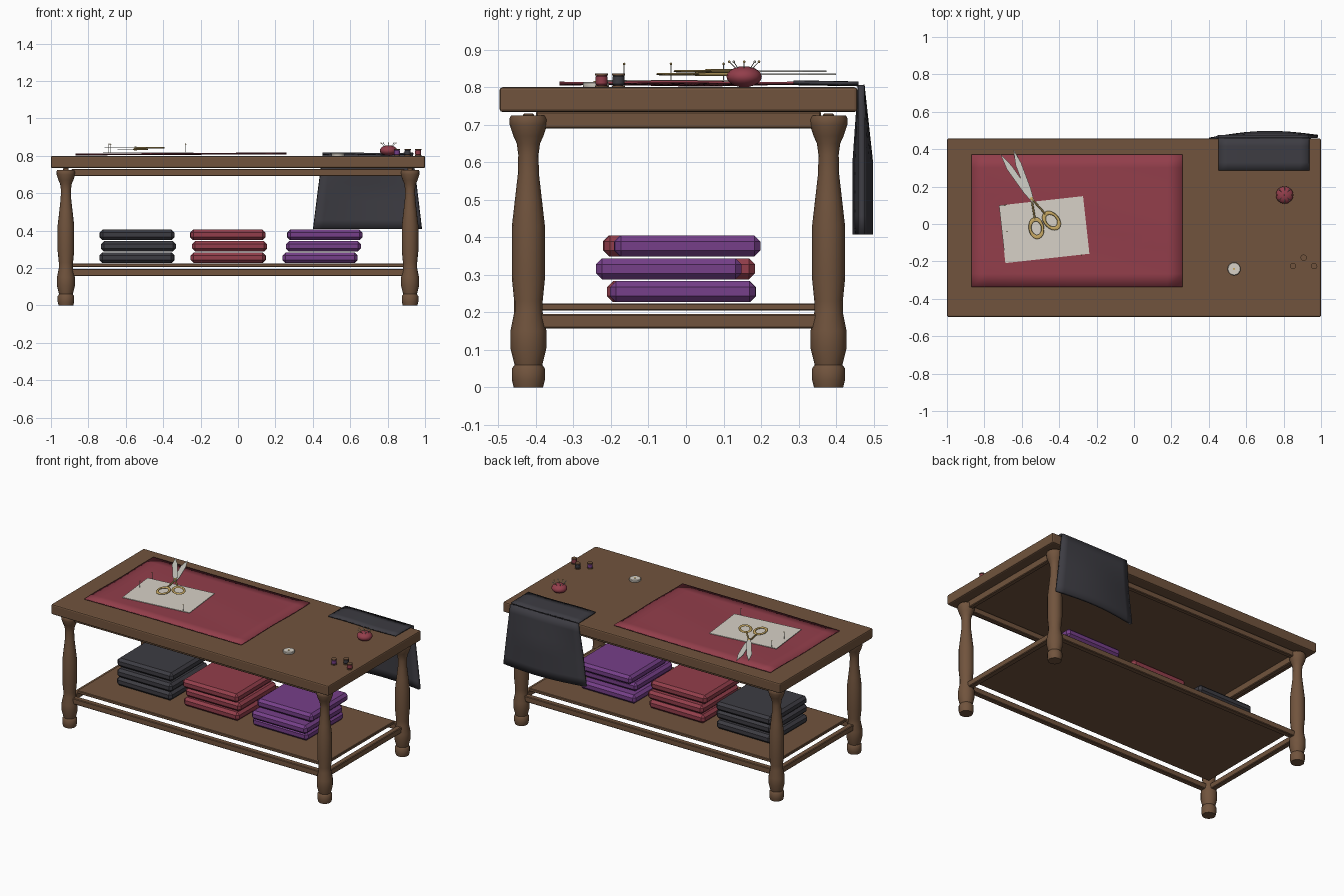
import bpy, bmesh, math
from mathutils import Vector, Matrix

cube = bpy.data.objects.get("Cube")
if cube:
    bpy.data.objects.remove(cube, do_unlink=True)


def material(name, r, g, b):
    m = bpy.data.materials.new(name)
    m.use_nodes = True
    m.diffuse_color = (r, g, b, 1)
    m.node_tree.nodes["Principled BSDF"].inputs["Base Color"].default_value = (r, g, b, 1)
    return m


wood = material("brown wood", .165, .088, .047)
red = material("red cloth", .29, .048, .07)
purple = material("purple cloth", .18, .05, .25)
slate = material("slate cloth", .046, .045, .055)
paper = material("cream paper", .68, .64, .57)
steel = material("pale steel", .64, .64, .58)
gold = material("gold", .58, .4, .13)


def finish(name, bm, mat, smooth=False, bevel=0, segments=1):
    bmesh.ops.recalc_face_normals(bm, faces=bm.faces)
    me = bpy.data.meshes.new(name)
    bm.to_mesh(me)
    bm.free()
    ob = bpy.data.objects.new(name, me)
    bpy.context.collection.objects.link(ob)
    me.materials.append(mat)
    if bevel:
        mod = ob.modifiers.new("Soft edges", "BEVEL")
        mod.width, mod.segments = bevel, segments
    if smooth:
        bpy.ops.object.select_all(action="DESELECT")
        ob.select_set(True)
        bpy.context.view_layer.objects.active = ob
        bpy.ops.object.shade_smooth_by_angle(angle=math.radians(35))
    return ob


def box(name, x, y, z, mat, bevel=0, segments=1, turn=0):
    """Box from (min, max) ranges, turned about its own vertical axis."""
    bm = bmesh.new()
    size = [b - a for a, b in (x, y, z)]
    mid = [(a + b) / 2 for a, b in (x, y, z)]
    bmesh.ops.create_cube(bm, size=1, matrix=Matrix.Diagonal((*size, 1)))
    ob = finish(name, bm, mat, False, bevel, segments)
    ob.location = mid
    ob.rotation_euler.z = turn
    return ob


def lathe(name, profile, at, mat, sides=16):
    """Turn a (radius, height) profile around a vertical axis."""
    bm = bmesh.new()
    rings = [[bm.verts.new((r * math.cos(a), r * math.sin(a), z))
              for a in (math.tau * i / sides for i in range(sides))] for r, z in profile]
    for low, high in zip(rings, rings[1:]):
        for i in range(sides):
            j = (i + 1) % sides
            bm.faces.new((low[i], low[j], high[j], high[i]))
    bm.faces.new(rings[0])
    bm.faces.new(rings[-1])
    ob = finish(name, bm, mat, True)
    ob.location = at
    return ob


def sheet(name, point, cols, rows, thickness, mat):
    """Thin cloth whose middle surface is point(u, v)."""
    bm = bmesh.new()
    grid = [[bm.verts.new(point(i / cols, j / rows)) for i in range(cols + 1)]
            for j in range(rows + 1)]
    for a, b in zip(grid, grid[1:]):
        for i in range(cols):
            bm.faces.new((a[i], a[i + 1], b[i + 1], b[i]))
    ob = finish(name, bm, mat, True)
    solid = ob.modifiers.new("Thickness", "SOLIDIFY")
    solid.thickness, solid.offset = thickness, 0


def rod(name, a, b, radius, mat, sides=6):
    a, b = Vector(a), Vector(b)
    bm = bmesh.new()
    turn = (b - a).to_track_quat("Z", "Y").to_matrix().to_4x4()
    bmesh.ops.create_cone(bm, cap_ends=True, segments=sides, radius1=radius, radius2=radius,
                          depth=(b - a).length, matrix=Matrix.Translation((a + b) / 2) @ turn)
    return finish(name, bm, mat)


def ball(name, at, scale, mat, u=16, v=10):
    bm = bmesh.new()
    bmesh.ops.create_uvsphere(bm, u_segments=u, v_segments=v, radius=1,
                              matrix=Matrix.Translation(at) @ Matrix.Diagonal((*scale, 1)))
    return finish(name, bm, mat, True)


def pin(name, base, tip, head):
    rod(name + "_shaft", base, tip, .0013, steel, 5)
    ball(name + "_head", tip, (.0035,) * 3, head, 8, 6)


# Table top, turned legs, aprons, rails and shelf
box("table_top", (-1, 1), (-.497, .457), (.734, .8), wood, .008, 2)
leg_profile = [(.039, 0), (.044, .02), (.044, .05), (.037, .06), (.048, .105), (.048, .15),
               (.038, .2), (.038, .23), (.044, .29), (.044, .43), (.036, .5), (.028, .57),
               (.027, .62), (.031, .65), (.04, .67), (.05, .7), (.051, .715), (.046, .725)]
for side, x in (("right", -.92), ("left", .92)):
    for end, y in (("front", -.42), ("back", .38)):
        lathe(f"{end}_{side}_leg", leg_profile, (x, y, 0), wood)
    box(f"{side}_apron", (x - .015, x + .015), (-.4, .36), (.69, .736), wood, .004)
    box(f"{side}_rail", (x - .018, x + .018), (-.395, .355), (.157, .195), wood, .004)
for end, y in (("front", -.42), ("back", .38)):
    box(f"{end}_apron", (-.89, .89), (y - .015, y + .015), (.692, .73), wood, .004)
    box(f"{end}_rail", (-.895, .895), (y - .018, y + .018), (.157, .195), wood, .004)
box("lower_shelf", (-.89, .89), (-.385, .345), (.205, .224), wood, .003)

# Folded fabric stacks: chamfered layers, each shifted a little
for colour, mat, centres in (
        ("dark", slate, ((-.54, -.01), (-.532, -.02), (-.54, -.005))),
        ("red", red, ((-.052, -.016), (-.045, -.01), (-.055, -.026))),
        ("purple", purple, ((.439, -.008), (.457, -.046), (.464, .003)))):
    for n, (x, y) in enumerate(centres):
        z = .227 + .061 * n
        box(f"{colour}_fabric_{n + 1}", (x - .2, x + .2), (y - .194, y + .194),
            (z, z + .056), mat, .016, 1, .006 * (n - 1))

# Gently rippled red cloth and paper pattern
sheet("red_work_cloth", lambda u, v: (-.87 + 1.13 * u, -.337 + .709 * v,
                                      .807 + .006 * u + .002 * math.sin(9 * v + 4 * u)),
      14, 10, .006, red)
box("paper_pattern", (-.706, -.254), (-.185, .125), (.8155, .819), paper, 0, 1, .11)
for n, (x, y) in enumerate(((-.69, .1), (-.28, -.165), (-.68, -.04))):
    pin(f"paper_pin_{n + 1}", (x, y, .817), (x, y, .862), gold)


# Scissors: tapered blades, shanks and finger loops
def blade(name, pivot, tip, z):
    p, t = Vector(pivot), Vector(tip)
    d = (t - p).normalized()
    s = Vector((-d.y, d.x))
    length = (t - p).length
    outline = [p - d * .02 + s * .008, p + d * .05 + s * .016, p + d * length * .7 + s * .018,
               t, p + d * length * .7 - s * .014, p + d * .05 - s * .015, p - d * .02 - s * .008]
    bm = bmesh.new()
    face = bm.faces.new([bm.verts.new((v.x, v.y, z)) for v in outline])
    new = bmesh.ops.extrude_face_region(bm, geom=[face])["geom"]
    bmesh.ops.translate(bm, vec=(0, 0, .004),
                        verts=[g for g in new if isinstance(g, bmesh.types.BMVert)])
    finish(name, bm, steel)


pivot = (-.548, .135)
for name, tip, loop, z in (("lower", (-.645, .4), (-.522, -.022), .833),
                           ("upper", (-.715, .375), (-.441, .018), .841)):
    blade(f"{name}_scissor_blade", pivot, tip, z)
    centre = Vector((*loop, z + .002))
    start = Vector((*pivot, z + .002))
    out = (centre - start).normalized()
    rod(f"{name}_scissor_shank", start, centre - out * .047, .005, gold, 8)
    bpy.ops.mesh.primitive_torus_add(major_segments=24, minor_segments=8, major_radius=.042,
                                     minor_radius=.01, location=centre,
                                     rotation=(0, 0, math.atan2(out.y, out.x)))
    ring = bpy.context.object
    ring.name = f"{name}_scissor_loop"
    ring.scale = (1.13, .8, .35)
    ring.data.materials.append(gold)
    bpy.ops.object.shade_smooth_by_angle()
lathe("scissor_rivet", [(.009, 0), (.009, .018), (.005, .02)], (*pivot, .829), gold, 12)

# Cloth draped over the back edge: top flap and a bowed hanging panel
sheet("draped_cloth_top", lambda u, v: (.453 + .484 * u, .286 + .174 * v,
                                        .812 - .003 * v + .002 * math.sin(7 * u)),
      10, 4, .009, slate)


def hanging(u, v):
    left, right = .452 - .05 * v, .935 + .048 * v
    bow = min(1, v * 2) * (.028 * math.sin(math.pi * u) - .014 + .015 * u)
    return left + (right - left) * u, .467 + bow, .806 - .398 * v


sheet("draped_cloth_hanging", hanging, 12, 8, .018, slate)

# Pincushion with a fan of pins
ball("pincushion", (.805, .155, .828), (.047, .047, .028), red)
for n in range(9):
    a = math.tau * n / 8
    r = .022 if n < 8 else 0
    c, s = r * math.cos(a), r * math.sin(a)
    pin(f"cushion_pin_{n + 1}", (.805 + c * .8, .155 + s * .8, .845),
        (.805 + c * 1.8, .155 + s * 1.8, .868), (gold, steel)[n % 2])

# Thread spools with wooden ends
for colour, x, y, mat in (("purple", .85, -.225, purple), ("dark", .907, -.18, slate),
                          ("red", .963, -.225, red)):
    lathe(f"{colour}_thread", [(.013, .004), (.016, .008), (.016, .028), (.013, .032)],
          (x, y, .8), mat, 12)
    for part, z in (("bottom", .8), ("top", .831)):
        lathe(f"{colour}_spool_{part}", [(.017, 0), (.017, .005)], (x, y, z), wood, 12)

# Coiled tape with a small centre
lathe("tape_roll", [(.034, 0), (.035, .003), (.035, .011), (.032, .014), (.012, .014)],
      (.535, -.24, .8), paper, 20)
lathe("tape_centre", [(.006, 0), (.006, .003)], (.535, -.24, .813), gold, 12)
